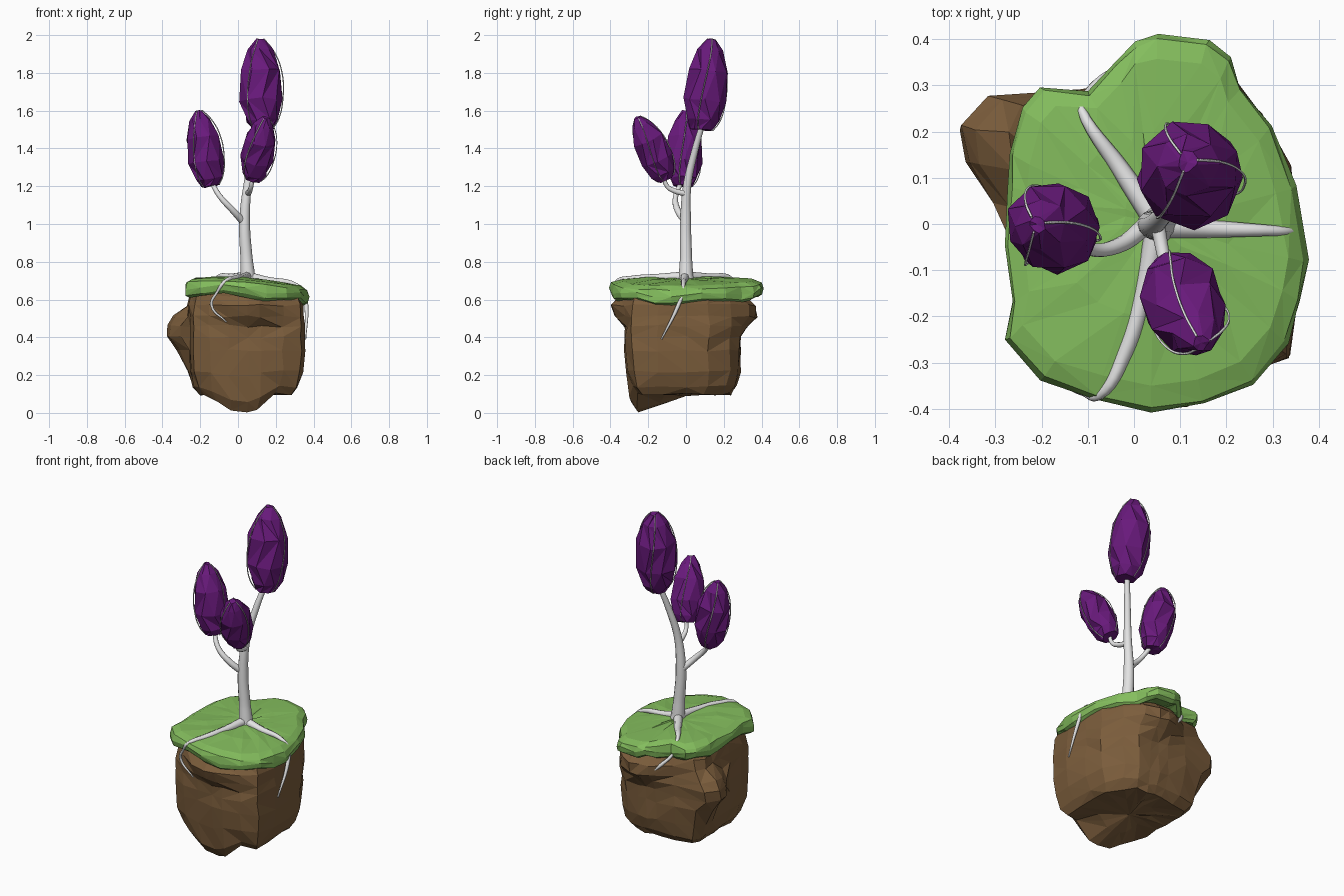
import bpy, bmesh, math, random
from mathutils import Vector

if "Cube" in bpy.data.objects:
    bpy.data.objects.remove(bpy.data.objects["Cube"])

random.seed(4)


def material(name, rgb):
    m = bpy.data.materials.new(name)
    m.diffuse_color = (*rgb, 1)
    m.use_nodes = True
    m.node_tree.nodes["Principled BSDF"].inputs["Base Color"].default_value = m.diffuse_color
    return m


SOIL = material("soil brown", (0.2, 0.11, 0.045))
GRASS = material("grass green", (0.23, 0.51, 0.11))
PURPLE = material("bud purple", (0.14, 0.01, 0.2))
BARK = material("pale bark", (0.77, 0.77, 0.77))


def loft(name, rings, mat, jitter=0.0):
    """Low-poly skin over rings of points, closed by a centre fan at both ends."""
    bm = bmesh.new()

    def jit(p):
        return Vector(p) + Vector([random.uniform(-jitter, jitter) for _ in range(3)])

    vr = [[bm.verts.new(jit(p)) for p in ring] for ring in rings]
    n = len(rings[0])
    for a, b in zip(vr, vr[1:]):
        for i in range(n):
            j = (i + 1) % n
            if random.random() < 0.5:
                bm.faces.new((a[i], a[j], b[j]))
                bm.faces.new((a[i], b[j], b[i]))
            else:
                bm.faces.new((a[i], a[j], b[i]))
                bm.faces.new((a[j], b[j], b[i]))
    for ring in (vr[0], vr[-1]):
        c = bm.verts.new(sum((v.co for v in ring), Vector()) / n)
        for i in range(n):
            bm.faces.new((ring[i], ring[(i + 1) % n], c))
    bmesh.ops.recalc_face_normals(bm, faces=bm.faces)
    me = bpy.data.meshes.new(name)
    bm.to_mesh(me)
    bm.free()
    me.materials.append(mat)
    ob = bpy.data.objects.new(name, me)
    bpy.context.collection.objects.link(ob)
    return ob


def tube(name, pts, sides=2):
    """Smooth tapering tube through (x, y, z, radius) points."""
    cu = bpy.data.curves.new(name, 'CURVE')
    cu.dimensions = '3D'
    cu.bevel_depth = 1.0
    cu.bevel_resolution = sides
    cu.resolution_u = 6
    cu.use_fill_caps = True
    sp = cu.splines.new('BEZIER')
    sp.bezier_points.add(len(pts) - 1)
    for bp, p in zip(sp.bezier_points, pts):
        bp.co = p[:3]
        bp.radius = p[3]
        bp.handle_left_type = bp.handle_right_type = 'AUTO'
    cu.materials.append(BARK)
    ob = bpy.data.objects.new(name, cu)
    bpy.context.collection.objects.link(ob)
    bpy.ops.object.select_all(action='DESELECT')
    ob.select_set(True)
    bpy.context.view_layer.objects.active = ob
    bpy.ops.object.convert(target='MESH')
    bpy.ops.object.shade_smooth()


# Soil block: rounded plan, stacked rings, then local bulges
plan = [(.345, 0), (.335, .12), (.27, .235), (.2, .28), (.12, .29), (.06, .29), (0, .29),
        (-.12, .285), (-.24, .265), (-.27, .2), (-.265, .12), (-.26, .04), (-.26, -.05),
        (-.258, -.16), (-.235, -.255), (-.15, -.3), (-.05, -.315), (.05, -.325),
        (.12, -.325), (.24, -.315), (.335, -.285), (.35, -.15)]
# bulge: centre, push, reach, vertical squash
bulges = [((-.26, .17, .43), (-.11, .01, 0), .18, 1.3),
          ((.06, -.32, .56), (0, -.075, 0), .2, 2),
          ((.08, .29, .54), (0, .09, 0), .2, 1.8),
          ((.02, -.25, .09), (0, 0, -.1), .18, 1)]


def bulge(p):
    out = Vector(p)
    for c, push, reach, squash in bulges:
        d = Vector(p) - Vector(c)
        d.z *= squash
        d = d.length / reach
        if d < 1:
            out += Vector(push) * (1 - d * d)
    return out


levels = [(.1, .4), (.1, .8), (.14, .91), (.22, .98), (.33, 1), (.4, 1), (.46, 1),
          (.51, 1), (.57, .99), (.62, .95), (.66, .8)]
soil = loft("soil_block", [[bulge((.04 + (x - .04) * s, y * s, z)) for x, y in plan]
                           for z, s in levels], SOIL, .007)
for v in soil.data.vertices:
    v.co.z = max(v.co.z, 0)

# Grass cap: outlined slab, sloping down to the right
rim = [(.05, .41), (.16, .4), (.21, .36), (.23, .3), (.3, .21), (.35, .08), (.375, -.08),
       (.36, -.17), (.335, -.26), (.26, -.345), (.15, -.39), (.04, -.405), (-.08, -.38),
       (-.2, -.34), (-.28, -.25), (-.265, -.17), (-.28, -.05), (-.27, .08), (-.27, .15),
       (-.24, .25), (-.2, .295), (-.1, .285), (-.04, .35), (0, .395)]


def turf_ring(s, drop):
    ring = []
    for i, (x, y) in enumerate(rim):
        px = .04 + (x - .04) * s
        wave = .012 * math.sin(i * 1.7) if drop > .03 else 0
        ring.append((px, y * s, .72 - .12 * max(0, px) - drop + wave))
    return ring


loft("grass_cap", [turf_ring(s, d) for s, d in
                   [(.75, .08), (.93, .1), (.985, .085), (1, .055), (.975, .025),
                    (.87, .008), (.5, 0), (.2, 0)]], GRASS, .004)

# Trunk and branches
tube("trunk", [(.055, 0, .68, .046), (.052, 0, .73, .038), (.045, 0, .82, .032),
               (.035, -.002, 1, .029), (.05, .006, 1.2, .022), (.085, .045, 1.38, .018),
               (.125, .09, 1.54, .014)], 4)
tube("left_branch", [(.03, 0, 1.01, .02), (-.03, -.045, 1.075, .017),
                     (-.095, -.055, 1.145, .014), (-.145, -.02, 1.23, .012)], 3)
tube("front_branch", [(.05, .005, 1.16, .016), (.062, -.06, 1.175, .014),
                      (.07, -.1, 1.2, .012), (.08, -.12, 1.27, .01)], 3)

# Roots: along the turf, down through its rim and out over the soil
tube("front_root", [(.05, -.01, .722, .026), (.02, -.15, .716, .02), (-.02, -.28, .71, .017),
                    (-.073, -.37, .692, .01), (-.11, -.365, .64, .007),
                    (-.14, -.345, .57, .008), (-.06, -.34, .48, .004)])
tube("right_root", [(.05, -.005, .722, .026), (.15, -.01, .702, .02), (.31, -.015, .676, .011),
                    (.35, -.018, .635, .009), (.362, -.045, .56, .011), (.357, -.13, .39, .004)])
tube("back_root", [(.045, .01, .722, .026), (-.03, .12, .718, .02), (-.113, .245, .708, .01),
                   (-.11, .27, .65, .008), (-.06, .32, .58, .01), (0, .34, .52, .004)])

# Buds: faceted, blunt at both ends, each with thin vines running base to tip
profile = [(0, .52), (.1, .8), (.32, 1.02), (.65, .98), (.88, .6), (1, .2)]


def bud(name, base, tip, radius):
    base, tip = Vector(base), Vector(tip)
    axis = tip - base
    u = axis.cross(Vector((0, 1, 0))).normalized()
    w = axis.cross(u).normalized()

    def at(t, r, a):
        return base + axis * t + (u * math.cos(a) + w * math.sin(a)) * r

    loft(name, [[at(t, r * radius, math.tau * (i + .5 * (k % 2)) / 8) for i in range(8)]
                for k, (t, r) in enumerate(profile)], PURPLE, radius * .05)
    for k in range(3):
        tube(f"{name}_vine_{k + 1}",
             [(*at(t, r * radius, .7 + k * math.tau / 3 + .5 * t), .003)
              for t, r in profile], 0)


bud("top_bud", (.13, .085, 1.5), (.115, .135, 1.98), .112)
bud("left_bud", (-.145, -.015, 1.2), (-.21, .0, 1.6), .094)
bud("front_bud", (.08, -.105, 1.24), (.145, -.255, 1.565), .087)
